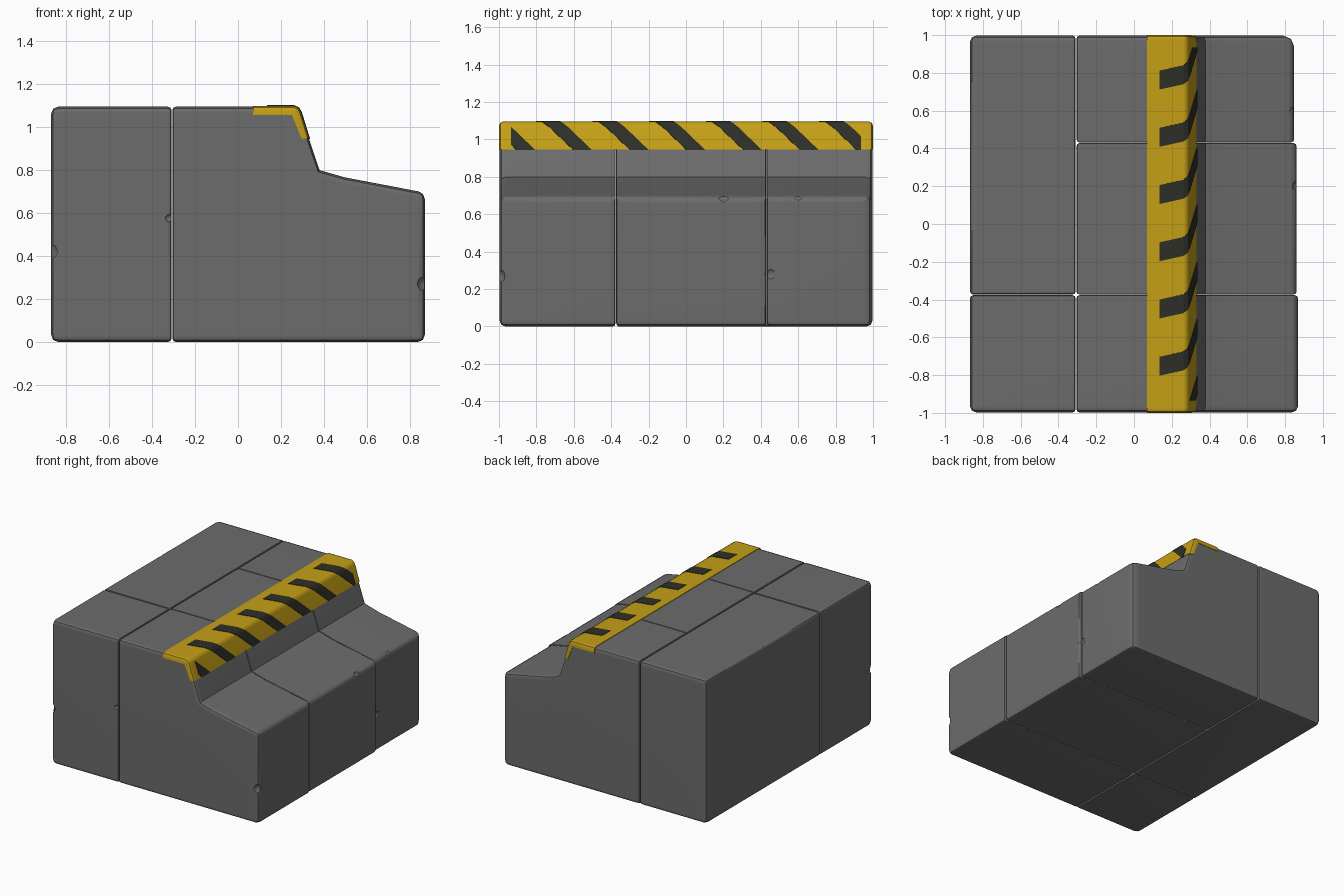
import bpy, bmesh, math
from mathutils import Vector

if "Cube" in bpy.data.objects:
    bpy.data.objects.remove(bpy.data.objects["Cube"])


def material(name, rgb):
    m = bpy.data.materials.new(name)
    m.diffuse_color = (*rgb, 1)
    m.use_nodes = True
    m.node_tree.nodes["Principled BSDF"].inputs["Base Color"].default_value = m.diffuse_color
    return m


GREY = material("stone grey", (0.15, 0.15, 0.15))
YELLOW = material("warning yellow", (0.56, 0.35, 0.008))
BLACK = material("stripe black", (0.028, 0.028, 0.022))
MAX_BEVEL = 0.06
SEAM_X = -0.307
SEAMS_Y = (-0.375, 0.43)


def make_object(name, bm, mat):
    me = bpy.data.meshes.new(name)
    bm.to_mesh(me)
    bm.free()
    me.materials.append(mat)
    ob = bpy.data.objects.new(name, me)
    bpy.context.collection.objects.link(ob)
    return ob


def prism(name, profile, y0, y1, mat, width, cutter=None):
    """Extrude an x-z profile along y; width(edge midpoint) gives bevel size."""
    bm = bmesh.new()
    a = [bm.verts.new((x, y0, z)) for x, z in profile]
    b = [bm.verts.new((x, y1, z)) for x, z in profile]
    bm.faces.new(a)
    bm.faces.new(b[::-1])
    n = len(profile)
    for i in range(n):
        j = (i + 1) % n
        bm.faces.new((a[i], b[i], b[j], a[j]))
    bmesh.ops.recalc_face_normals(bm, faces=bm.faces)
    layer = bm.edges.layers.float.new("bevel_weight_edge")
    for e in bm.edges:
        if e.is_convex and e.calc_face_angle() > 1.0:
            mid = (e.verts[0].co + e.verts[1].co) / 2
            e[layer] = width(mid) / MAX_BEVEL
    ob = make_object(name, bm, mat)
    bev = ob.modifiers.new("rounding", "BEVEL")
    bev.width = MAX_BEVEL
    bev.segments = 2
    bev.limit_method = "WEIGHT"
    bev.use_clamp_overlap = False
    if cutter:
        cut = ob.modifiers.new("chips", "BOOLEAN")
        cut.object = cutter
        cut.operation = "DIFFERENCE"
        cut.solver = "EXACT"
    # apply the modifiers, then smooth
    dg = bpy.context.evaluated_depsgraph_get()
    ob.data = bpy.data.meshes.new_from_object(ob.evaluated_get(dg))
    ob.modifiers.clear()
    ob.data.materials.clear()
    ob.data.materials.append(mat)
    bpy.ops.object.select_all(action="DESELECT")
    ob.select_set(True)
    bpy.context.view_layer.objects.active = ob
    bpy.ops.object.shade_smooth_by_angle(angle=math.radians(40))
    wn = ob.modifiers.new("flat faces", "WEIGHTED_NORMAL")
    wn.keep_sharp = True
    return ob


# Worn dents along the edges
bm = bmesh.new()
for pos, r in [((0.875, -1.01, 0.27), 0.045), ((-0.88, -1.01, 0.42), 0.045),
               ((0.88, 0.20, 0.705), 0.045), ((0.86, 0.60, 0.71), 0.04),
               ((0.87, 0.45, 0.28), 0.035), ((-0.885, 0.3, 1.1), 0.035),
               ((-0.32, -1.005, 0.575), 0.02)]:
    new = bmesh.ops.create_icosphere(bm, subdivisions=2, radius=r)["verts"]
    bmesh.ops.translate(bm, verts=new, vec=pos)
chips = make_object("edge_chips", bm, GREY)
chips.hide_render = True


def block_width(p):
    on_x = abs(p.x - SEAM_X) < 0.004
    on_y = any(abs(p.y - s) < 0.004 for s in SEAMS_Y)
    if on_y and p.x > SEAM_X and p.z > 0.7:
        return 0.006                      # faint seams on top and on the step
    if on_x or on_y:
        return 0.016
    if p.x > 0.8 and p.y > 0.9 and p.z < 0.6 and p.z > 0.2:
        return 0.058                      # heavily worn back corner
    return 0.032


def rear_profile():
    x = SEAM_X - 0.002
    return [(-0.868, 0), (x, 0), (x, 1.093), (-0.868, 1.093)]


def step_profile(end):
    x = SEAM_X + 0.002
    return [(x, 0), (end, 0), (end, 0.694), (0.495, 0.765), (0.379, 0.798),
            (0.289, 1.065), (0.262, 1.093), (x, 1.093)]


# Stone blocks
END = 0.997
GAP = 0.002
s0, s1 = SEAMS_Y
prism("tall_block_front", rear_profile(), -END, s0 - GAP, GREY, block_width, chips)
prism("tall_block_back", rear_profile(), s0 + GAP, END, GREY, block_width, chips)
prism("step_block_front", step_profile(0.868), -END, s0 - GAP, GREY, block_width, chips)
prism("step_block_middle", step_profile(0.861), s0 + GAP, s1 - GAP, GREY, block_width, chips)
prism("step_block_back", step_profile(0.848), s1 + GAP, END, GREY, block_width, chips)
bpy.data.objects.remove(chips)


# Yellow edge guard wrapped over the ledge
def guard_width(p):
    outer = p.z > 1.09 or (p.x > 0.275 and p.z > 0.95)
    return 0.025 if outer and abs(p.y) > 0.9 else 0.0


prism("edge_guard", [(0.07, 1.097), (0.262, 1.097), (0.283, 1.086), (0.294, 1.066),
                     (0.332, 0.945), (0.295, 0.945), (0.25, 1.055), (0.07, 1.055)],
      -1, 1, YELLOW, guard_width)

# Slanted black stripes: x, z on the guard and y shift along the stripe
PATH = [(0.135, 1.100, 0.0), (0.262, 1.100, 0.028), (0.285, 1.088, 0.045),
        (0.297, 1.067, 0.072), (0.335, 0.944, 0.20)]
bm = bmesh.new()
for k in range(7):
    y = 0.762 - 0.303 * k
    path = PATH if k < 6 else PATH[2:]
    rows = [[bm.verts.new((x, y + dy + s * 0.05, z)) for s in (-1, 1)] for x, z, dy in path]
    for r, q in zip(rows, rows[1:]):
        bm.faces.new((r[0], q[0], q[1], r[1]))
for side in (-1, 1):                      # trim at the guard's ends
    bmesh.ops.bisect_plane(bm, geom=bm.verts[:] + bm.edges[:] + bm.faces[:], dist=1e-5,
                           plane_co=Vector((0, side * 0.935, 0)),
                           plane_no=Vector((0, side, 0)), clear_outer=True)
bm.normal_update()
for f in bm.faces:
    if f.normal.x + f.normal.z < 0:
        f.normal_flip()
stripes = make_object("warning_stripes", bm, BLACK)
sol = stripes.modifiers.new("plate", "SOLIDIFY")
sol.thickness = 0.005
sol.offset = -1
